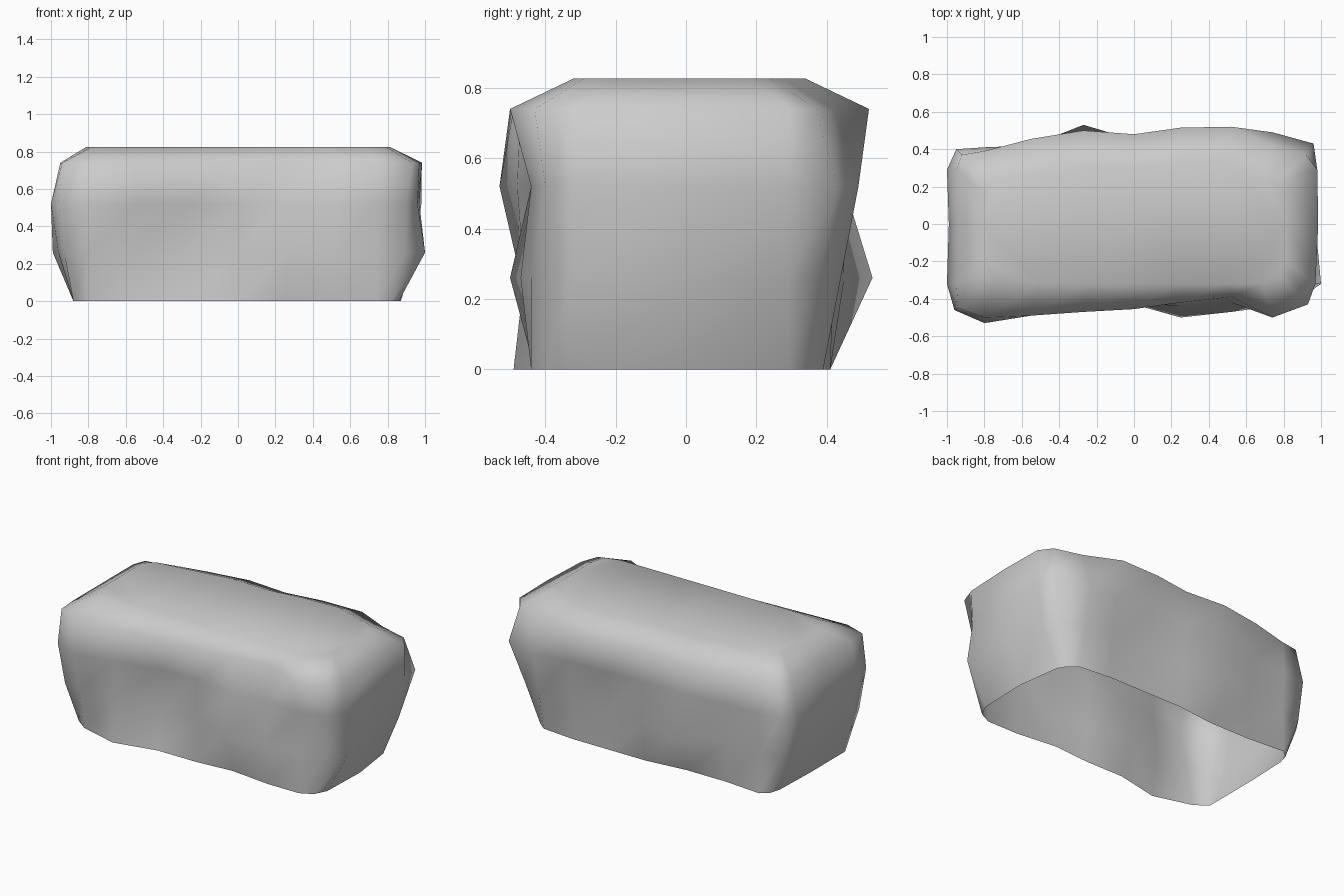
import bpy
import bmesh

if "Cube" in bpy.data.objects:
    bpy.data.objects.remove(bpy.data.objects["Cube"])

# Boulder cross-sections, bottom to top. Each row holds:
# z, front y (left to right), right x (front to back), back y (left to right),
# left x (front to back), rounded corners (front right, back right, back left, front left)
COLS = [-0.80, -0.55, -0.27, 0.0, 0.25, 0.52, 0.74]
RINGS = [
    (0.00, [-.42, -.49, -.43, -.43, -.41, -.44, -.44], [.86, .87, .83],
     [.40, .38, .38, .41, .41, .41, .39], [-.88, -.88, -.87],
     [(.82, -.40), (.80, .34), (-.85, .36), (-.88, -.36)]),
    (0.26, [-.47, -.46, -.37, -.42, -.50, -.47, -.44], [1.0, .95, .94],
     [.39, .38, .53, .45, .42, .42, .44], [-.96, -.99, -.99],
     [(.90, -.39), (.88, .38), (-.93, .38), (-.93, -.43)]),
    (0.52, [-.53, -.48, -.42, -.42, -.44, -.42, -.44], [.96, .97, .98],
     [.41, .42, .45, .44, .45, .46, .49], [-1.0, -.99, -1.0],
     [(.90, -.40), (.96, .43), (-.95, .40), (-.96, -.46)]),
    (0.74, [-.50, -.49, -.47, -.455, -.42, -.39, -.50], [.97, .985, .98],
     [.39, .455, .50, .48, .515, .52, .42], [-.95, -.95, -.95],
     [(.93, -.43), (.92, .37), (-.92, .37), (-.94, -.45)]),
]
# Flat top
TOP = (0.826, [-.31, -.32, -.32, -.32, -.32, -.32, -.32], [.81, .81, .81],
       [.24, .27, .31, .30, .33, .34, .27], [-.81, -.81, -.81],
       [(.79, -.29), (.78, .24), (-.78, .22), (-.78, -.28)])


def outline(front, right, back, left, corners, scale, ends):
    """Closed plan outline, anticlockwise from the front left."""
    fr, br, bl, fl = corners
    return ([(x * scale, y) for x, y in zip(COLS, front)] + [fr]
            + list(zip(right, ends)) + [br]
            + [(x * scale, y) for x, y in zip(COLS, back)][::-1] + [bl]
            + list(zip(left, ends))[::-1] + [fl])


# Boulder shell, open underneath
bm = bmesh.new()
loops = []
for z, *sides in RINGS:
    pts = outline(*sides, 1.0, [-.32, 0, .29])
    loops.append([bm.verts.new((x, y, z)) for x, y in pts])
z, *sides = TOP
pts = outline(*sides, 0.93, [-.2, 0, .18])
loops.append([bm.verts.new((x, y, z)) for x, y in pts])

for low, high in zip(loops, loops[1:]):
    for i in range(len(low)):
        j = (i + 1) % len(low)
        bm.faces.new((low[i], low[j], high[j], high[i]))
cap = bm.faces.new(loops[-1])
bmesh.ops.triangulate(bm, faces=[cap])
bm.normal_update()

mesh = bpy.data.meshes.new("boulder")
bm.to_mesh(mesh)
bm.free()
mesh.shade_smooth()
boulder = bpy.data.objects.new("boulder", mesh)
bpy.context.collection.objects.link(boulder)
